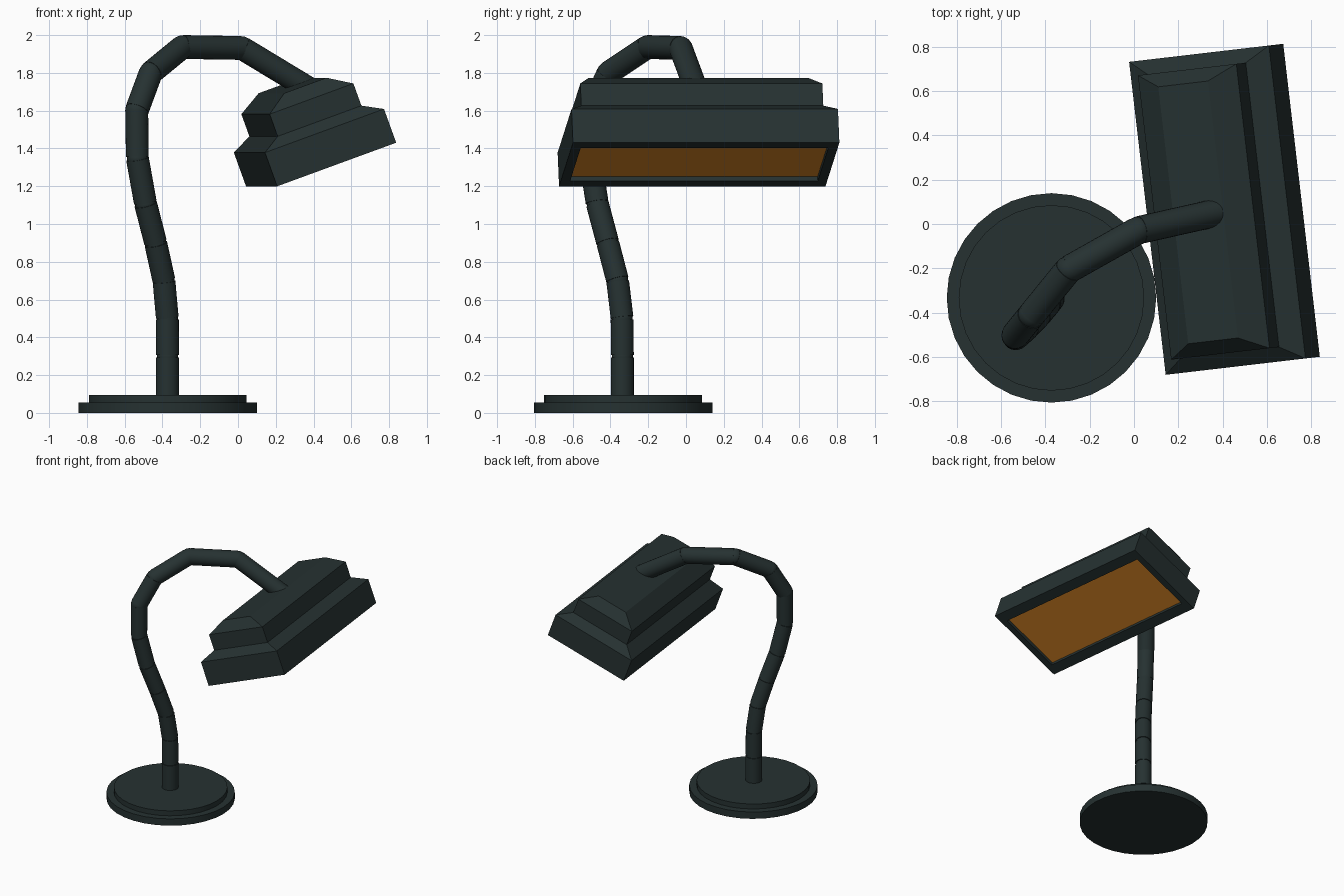
import bpy, bmesh, math
from mathutils import Vector, Matrix

if "Cube" in bpy.data.objects:
    bpy.data.objects.remove(bpy.data.objects["Cube"])


def material(name, rgb):
    m = bpy.data.materials.new(name)
    m.diffuse_color = (*rgb, 1.0)
    m.use_nodes = True
    m.node_tree.nodes["Principled BSDF"].inputs["Base Color"].default_value = m.diffuse_color
    return m


DARK = material("dark green metal", (0.019, 0.031, 0.031))
AMBER = material("amber light panel", (0.74, 0.255, 0.02))


def finish(bm, name, mats, smooth=False):
    bmesh.ops.recalc_face_normals(bm, faces=bm.faces[:])
    me = bpy.data.meshes.new(name)
    bm.to_mesh(me)
    bm.free()
    ob = bpy.data.objects.new(name, me)
    bpy.context.collection.objects.link(ob)
    for m in mats:
        me.materials.append(m)
    if smooth:
        bpy.ops.object.select_all(action='DESELECT')
        ob.select_set(True)
        bpy.context.view_layer.objects.active = ob
        bpy.ops.object.shade_smooth_by_angle(angle=math.radians(30))
    return ob


def rod(bm, a, b, r, sides):
    """Capped cylinder between two points."""
    d = b - a
    mat = Matrix.Translation((a + b) / 2) @ d.to_track_quat('Z', 'Y').to_matrix().to_4x4()
    bmesh.ops.create_cone(bm, cap_ends=True, segments=sides, radius1=r, radius2=r,
                          depth=d.length, matrix=mat)


# Stepped round base
BX, BY = -0.372, -0.333
for name, r, z0, z1 in (("base_foot", 0.472, 0.0, 0.055), ("base_plate", 0.418, 0.05, 0.095)):
    bm = bmesh.new()
    rod(bm, Vector((BX, BY, z0)), Vector((BX, BY, z1)), r, 32)
    finish(bm, name, [DARK], True)

# Jointed gooseneck: straight segments with slightly thinner ball joints
path = [Vector(p) for p in (
    (-0.373, -0.337, 0.08), (-0.373, -0.337, 0.30), (-0.374, -0.338, 0.50),
    (-0.392, -0.362, 0.70), (-0.436, -0.414, 0.90), (-0.490, -0.470, 1.11),
    (-0.533, -0.508, 1.35), (-0.536, -0.502, 1.60), (-0.462, -0.410, 1.80),
    (-0.295, -0.205, 1.937), (0.020, -0.028, 1.932), (0.420, 0.062, 1.690))]
bm = bmesh.new()
for i, (a, b) in enumerate(zip(path, path[1:])):
    gap = (b - a).normalized() * 0.006
    rod(bm, a + gap, b - gap, 0.0605 if i < 7 else 0.063, 24)
finish(bm, "neck_segments", [DARK], True)

bm = bmesh.new()
for i, p in enumerate(path[1:-1]):
    bmesh.ops.create_uvsphere(bm, u_segments=20, v_segments=12,
                              radius=0.056 if i < 6 else 0.0615,
                              matrix=Matrix.Translation(p))
finish(bm, "neck_joints", [DARK], True)

# Lamp head: stacked rectangles (half width, half length, height), from the
# recessed panel, around the rim and up the stepped hood
rings = [(0.255, 0.66, 0.025), (0.255, 0.66, 0.0), (0.3375, 0.71, 0.0), (0.3375, 0.71, 0.19),
         (0.2375, 0.645, 0.245), (0.2375, 0.645, 0.37), (0.12, 0.583, 0.445)]
bm = bmesh.new()
loops = [[bm.verts.new((sx * w, sy * l, z)) for sx, sy in ((-1, -1), (1, -1), (1, 1), (-1, 1))]
         for w, l, z in rings]
for lo, hi in zip(loops, loops[1:]):
    for k in range(4):
        j = (k + 1) % 4
        bm.faces.new((lo[k], lo[j], hi[j], hi[k]))
bm.faces.new(loops[-1])
bm.faces.new(loops[0]).material_index = 1
head = finish(bm, "lamp_head", [DARK, AMBER])
head.matrix_world = (Matrix.Translation((0.44, 0.07, 1.315))
                     @ Matrix.Rotation(math.radians(6.67), 4, 'Z')
                     @ Matrix.Rotation(math.radians(-20), 4, 'Y'))
